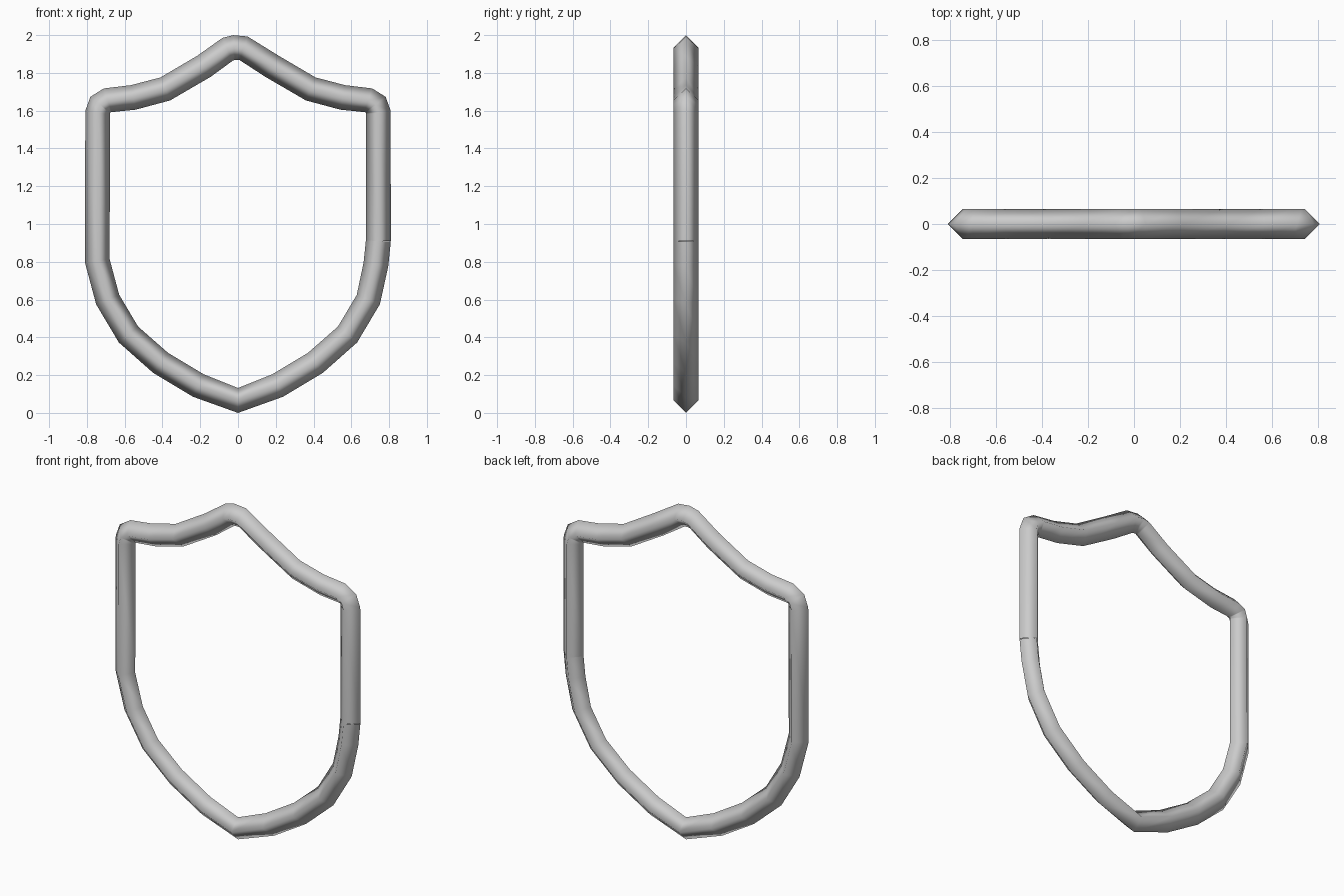
import bpy, bmesh
from mathutils import Vector

if "Cube" in bpy.data.objects:
    bpy.data.objects.remove(bpy.data.objects["Cube"])

RADIUS = 0.066

# Centre line of the rim, as (x, z)
upper = [(0.18, 1.835), (0.385, 1.715), (0.555, 1.67), (0.69, 1.655),
         (0.73, 1.632), (0.743, 1.59)]
lower = [(0.69, 0.60), (0.58, 0.415), (0.41, 0.265), (0.21, 0.145)]


def flip(points):
    return [(-x, z) for x, z in points]


# Starts and ends at the seam on the right side
seam = (0.743, 0.91)
path = ([seam, (0.73, 0.785)] + lower + [(0, 0.066)] + flip(lower[::-1])
        + [(-0.745, 0.805)] + flip(upper[::-1])
        + [(-0.055, 1.925), (-0.02, 1.934), (0.03, 1.93)] + upper + [seam])
pts = [Vector((x, 0, z)) for x, z in path]

# Diamond section swept along the path
bm = bmesh.new()
rings = []
for i, p in enumerate(pts):
    before = (p - pts[i - 1]).normalized() if i else Vector((0, 0, -1))
    after = (pts[i + 1] - p).normalized() if i < len(pts) - 1 else Vector((0, 0, -1))
    t = (before + after).normalized()
    side = Vector((-t.z, 0, t.x))
    depth = Vector((0, 1, 0))
    rings.append([bm.verts.new(p + d * RADIUS) for d in (side, depth, -side, -depth)])
for a, b in zip(rings, rings[1:]):
    for k in range(4):
        n = (k + 1) % 4
        bm.faces.new((a[k], a[n], b[n], b[k])).smooth = True
bmesh.ops.recalc_face_normals(bm, faces=bm.faces)

mesh = bpy.data.meshes.new("shield_rim")
bm.to_mesh(mesh)
bm.free()
rim = bpy.data.objects.new("shield_rim", mesh)
bpy.context.collection.objects.link(rim)

# Plain grey
grey = bpy.data.materials.new("light_grey")
grey.diffuse_color = (0.6, 0.6, 0.6, 1)
grey.use_nodes = True
grey.node_tree.nodes["Principled BSDF"].inputs["Base Color"].default_value = grey.diffuse_color
mesh.materials.append(grey)
